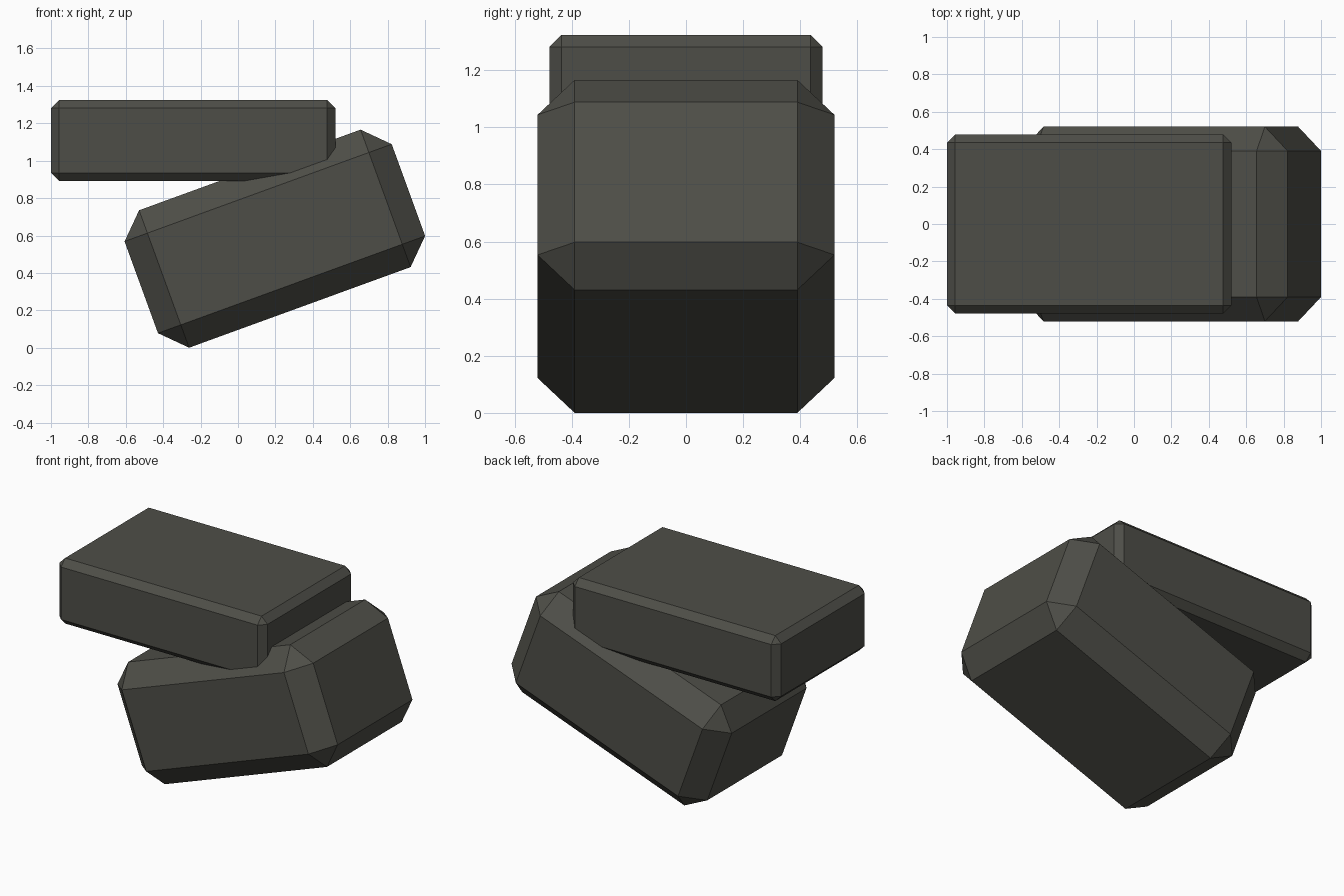
import bpy, bmesh, math
from mathutils import Matrix

if "Cube" in bpy.data.objects:
    bpy.data.objects.remove(bpy.data.objects["Cube"])

stone = bpy.data.materials.new("dark grey stone")
stone.diffuse_color = (0.076, 0.076, 0.064, 1)
stone.use_nodes = True
stone.node_tree.nodes["Principled BSDF"].inputs["Base Color"].default_value = stone.diffuse_color


def chamfered_block(name, size, centre, chamfer, tilt=0):
    """Box with flat chamfered edges, tilted about the y axis."""
    bm = bmesh.new()
    bmesh.ops.create_cube(bm, size=1, matrix=Matrix.Diagonal((*size, 1)))
    bmesh.ops.bevel(bm, geom=bm.edges[:], offset=chamfer, offset_type='OFFSET',
                    segments=1, profile=0.5, affect='EDGES')
    mesh = bpy.data.meshes.new(name)
    bm.to_mesh(mesh)
    bm.free()
    mesh.materials.append(stone)
    ob = bpy.data.objects.new(name, mesh)
    ob.location = centre
    ob.rotation_euler.y = math.radians(tilt)
    bpy.context.collection.objects.link(ob)
    return ob


# Large rock leaning up to the right, with wide chamfers
chamfered_block("lower_rock", (1.52, 1.04, 0.782), (0.197, 0, 0.583), 0.13, -20)
# Flat slab resting level on top
chamfered_block("upper_slab", (1.52, 0.957, 0.432), (-0.24, 0, 1.108), 0.043)
